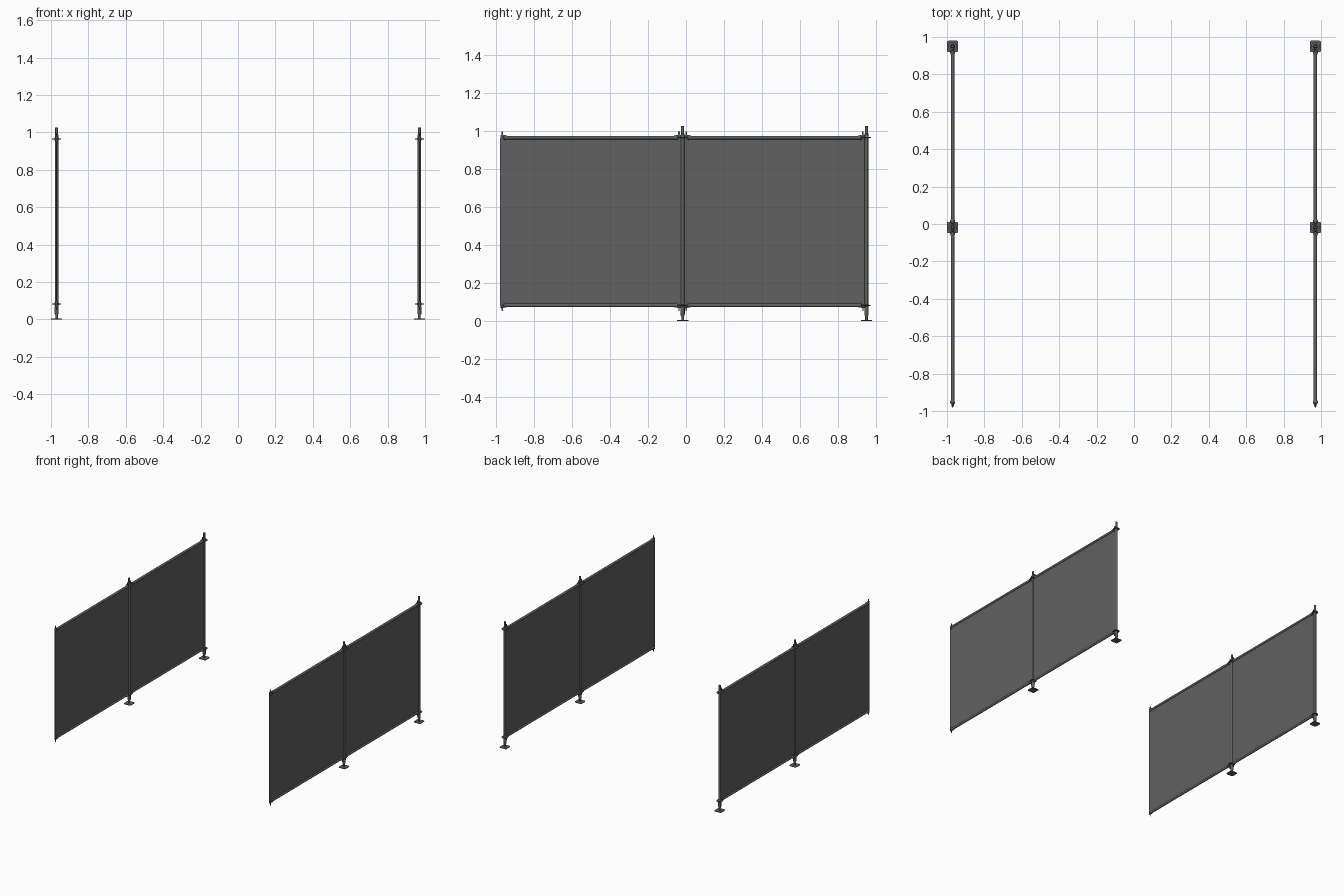
import bpy, bmesh
from math import pi, cos, sin
from mathutils import Matrix, Vector

if "Cube" in bpy.data.objects:
    bpy.data.objects.remove(bpy.data.objects["Cube"])

X = 0.97                      # fence offset from centre
POSTS = (0.95, -0.018)        # post positions along y
PITCH = 0.968
LEVELS = (0.082, 0.965)       # rail heights
MAT = bpy.data.materials.new("dark_steel")
MAT.diffuse_color = (0.12, 0.12, 0.12, 1)
MAT.use_nodes = True
MAT.node_tree.nodes["Principled BSDF"].inputs["Base Color"].default_value = MAT.diffuse_color


def finish(name, bm, smooth=True):
    bmesh.ops.recalc_face_normals(bm, faces=bm.faces)
    me = bpy.data.meshes.new(name)
    bm.to_mesh(me)
    bm.free()
    ob = bpy.data.objects.new(name, me)
    bpy.context.collection.objects.link(ob)
    me.materials.append(MAT)
    if smooth:
        bpy.context.view_layer.objects.active = ob
        ob.select_set(True)
        bpy.ops.object.shade_smooth_by_angle()
        ob.select_set(False)
    return ob


def box(bm, c, s):
    bmesh.ops.create_cube(bm, size=1, matrix=Matrix.Translation(c) @ Matrix.Diagonal((*s, 1)))


def lathe(bm, profile, origin, axis='Z', n=20):
    """Revolve (radius, height) pairs about an axis and cap the ends."""
    rings = []
    for r, h in profile:
        ring = []
        for i in range(n):
            a = 2 * pi * i / n
            p = (r * cos(a), r * sin(a), h) if axis == 'Z' else (r * cos(a), h, r * sin(a))
            ring.append(bm.verts.new(Vector(origin) + Vector(p)))
        rings.append(ring)
    for a, b in zip(rings, rings[1:]):
        for i in range(n):
            j = (i + 1) % n
            bm.faces.new((a[i], a[j], b[j], b[i]))
    bm.faces.new(rings[0])
    bm.faces.new(rings[-1])


def build_post(side, x, y):
    # upright tube with narrower spigot on top
    bm = bmesh.new()
    lathe(bm, [(0.0095, 0.05), (0.0095, 0.985), (0.0075, 0.987), (0.0075, 1.025)], (x, y, 0))
    finish(side + "_post", bm)
    # square foot plate with clipped corners, and screw jack
    bm = bmesh.new()
    box(bm, (x, y, 0.0025), (0.06, 0.06, 0.005))
    edges = [e for e in bm.edges if abs(e.verts[0].co.z - e.verts[1].co.z) > 0.001]
    bmesh.ops.bevel(bm, geom=edges, offset=0.008, segments=3, affect='EDGES', profile=0.5)
    finish(side + "_foot_plate", bm)
    bm = bmesh.new()
    lathe(bm, [(0.007, 0.004), (0.007, 0.022), (0.0115, 0.035), (0.0115, 0.07)], (x, y, 0))
    finish(side + "_foot_jack", bm)
    for z in LEVELS:
        # connector disc with collar
        bm = bmesh.new()
        lathe(bm, [(0.0095, -0.008), (0.012, -0.003), (0.024, -0.0018), (0.024, 0.0018),
                   (0.012, 0.003), (0.0095, 0.008)], (x, y, z), n=24)
        finish(side + "_connector_disc", bm)


def build_bay(side, x, y1):
    y0 = y1 - PITCH
    for z in LEVELS:
        # horizontal tube
        bm = bmesh.new()
        lathe(bm, [(0.0095, y0 + 0.03), (0.0095, y1 - 0.03)], (x, 0, z), 'Y')
        finish(side + "_rail", bm)
        for y, d in ((y0, 1), (y1, -1)):
            # rounded clamp head, split by the disc slot
            bm = bmesh.new()
            for s in (1, -1):
                box(bm, (x, y + d * 0.0185, z + s * 0.0075), (0.013, 0.019, 0.011))
            bmesh.ops.bevel(bm, geom=bm.edges[:], offset=0.002, segments=2, affect='EDGES', profile=0.5)
            lathe(bm, [(0.008, d * 0.024), (0.0125, d * 0.028), (0.0125, d * 0.036), (0.0095, d * 0.044)],
                  (x, y, z), 'Y')
            finish(side + "_clamp_head", bm)
            # tapered locking wedge dropped through the head
            bm = bmesh.new()
            box(bm, (x, y + d * 0.019, z), (0.004, 0.009, 0.062))
            for v in bm.verts:
                if v.co.z < z:
                    v.co.y = y + d * 0.019 + (v.co.y - y - d * 0.019) * 0.6
            finish(side + "_locking_wedge", bm, False)
    # infill sheet
    bm = bmesh.new()
    zc, h = sum(LEVELS) / 2, LEVELS[1] - LEVELS[0]
    box(bm, (x, (max(y0, -0.98) + y1) / 2, zc), (0.004, y1 - max(y0, -0.98), h))
    finish(side + "_infill_panel", bm, False)


for side, x in (("left", -X), ("right", X)):
    for y in POSTS:
        build_post(side, x, y)
        build_bay(side, x, y)
